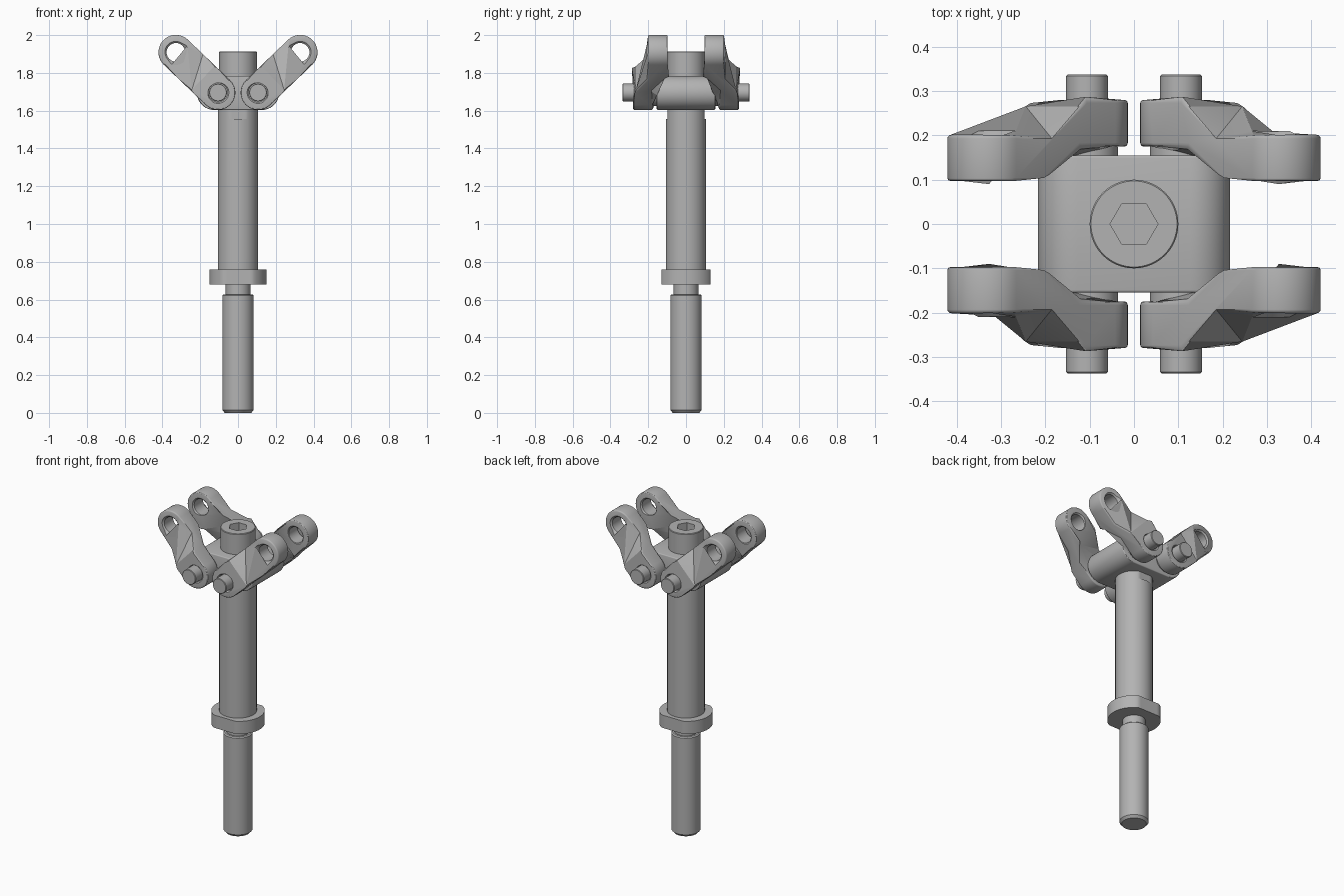
import bpy, bmesh
from math import sin, cos, pi, atan2, hypot, radians
from mathutils import Vector, Matrix

if "Cube" in bpy.data.objects:
    bpy.data.objects.remove(bpy.data.objects["Cube"])

# One plain steel colour
steel = bpy.data.materials.new("grey_steel")
steel.use_nodes = True
steel.diffuse_color = (0.45, 0.45, 0.45, 1)
steel.node_tree.nodes["Principled BSDF"].inputs["Base Color"].default_value = (0.45, 0.45, 0.45, 1)

ALONG_Y = Matrix.Rotation(-pi / 2, 4, 'X')


def make_object(name, bm):
    bmesh.ops.recalc_face_normals(bm, faces=bm.faces)
    mesh = bpy.data.meshes.new(name)
    bm.to_mesh(mesh)
    bm.free()
    mesh.materials.append(steel)
    obj = bpy.data.objects.new(name, mesh)
    bpy.context.collection.objects.link(obj)
    return obj


def turned(name, rings, matrix=Matrix(), sides=64):
    """Stack of rings (radius, height, optional flat half-width in y)."""
    bm = bmesh.new()
    loops = []
    for r, z, *flat in rings:
        lim = flat[0] if flat else r
        loops.append([bm.verts.new((r * cos(a), max(-lim, min(lim, r * sin(a))), z))
                      for a in (2 * pi * i / sides for i in range(sides))])
    for lo, hi in zip(loops, loops[1:]):
        for i in range(sides):
            j = (i + 1) % sides
            bm.faces.new((lo[i], lo[j], hi[j], hi[i]))
    bm.faces.new(loops[0])
    bm.faces.new(loops[-1])
    bmesh.ops.remove_doubles(bm, verts=bm.verts, dist=1e-5)
    bm.transform(matrix)
    return make_object(name, bm)


def slot_plate(length, radius, y0, y1, steps=24):
    """Round-ended bar along x from the origin, with thickness in y."""
    bm = bmesh.new()
    outline = [(cx + radius * cos(a0 + pi * i / steps), radius * sin(a0 + pi * i / steps))
               for cx, a0 in ((length, -pi / 2), (0, pi / 2)) for i in range(steps + 1)]
    face = bm.faces.new([bm.verts.new((x, y0, z)) for x, z in outline])
    ext = bmesh.ops.extrude_face_region(bm, geom=[face])["geom"]
    moved = [g for g in ext if isinstance(g, bmesh.types.BMVert)]
    bmesh.ops.translate(bm, verts=moved, vec=(0, y1 - y0, 0))
    return bm


def bevel(obj, width, limit=40):
    m = obj.modifiers.new("edge_round", 'BEVEL')
    m.width, m.segments, m.limit_method, m.angle_limit = width, 3, 'ANGLE', radians(limit)


def cut(obj, cutter):
    m = obj.modifiers.new("cut", 'BOOLEAN')
    m.operation, m.solver, m.object = 'DIFFERENCE', 'EXACT', cutter


def bake(obj, cutters=()):
    deps = bpy.context.evaluated_depsgraph_get()
    mesh = bpy.data.meshes.new_from_object(obj.evaluated_get(deps))
    obj.modifiers.clear()
    obj.data = mesh
    for c in cutters:
        bpy.data.objects.remove(c)


# Lower rod with neck, flatted collar and sleeve
turned("lower_rod", [(0.07, 0), (0.083, 0.015), (0.083, 0.622), (0.076, 0.628)])
turned("neck", [(0.065, 0.60), (0.065, 0.70)])
turned("collar", [(0.152, 0.68, 0.131), (0.152, 0.76, 0.131)])
turned("sleeve", [(0.107, 0.75), (0.107, 1.555), (0.107, 1.555, 0.097), (0.107, 1.63, 0.097)])

# Round-ended head block
bm = slot_plate(0.254, 0.09, -0.155, 0.155)
bm.transform(Matrix.Translation((-0.127, 0, 1.694)))
bevel_block = make_object("head_block", bm)
bevel(bevel_block, 0.006)
bake(bevel_block)

# Cap screw with hexagon socket
screw = turned("cap_screw", [(0.1, 1.74), (0.1, 1.91), (0.097, 1.914)])
socket = turned("socket_cutter", [(0.054, 1.82), (0.054, 1.95)], sides=6)
cut(screw, socket)
bake(screw, [socket])

# Pins and the spacers between block and links
PIN, EYE = Vector((0.106, 0, 1.696)), Vector((0.329, 0, 1.909))
for side, x in (("right", -PIN.x), ("left", PIN.x)):
    place = Matrix.Translation((x, 0, PIN.z)) @ ALONG_Y
    turned(side + "_pin", [(0.044, -0.337), (0.047, -0.334), (0.047, 0.334), (0.044, 0.337)], place)
    turned(side + "_spacer", [(0.07, -0.18), (0.07, 0.18)], place)

# Offset link: a slot plate split across, then stepped inward
span = EYE - PIN
length, tilt = hypot(span.x, span.z), atan2(span.z, span.x)
OUTER, INNER = (0.09, 0.20, 0.28, 0.20), (0.11, 0.22, 0.176, 0.097)


def step(u, start, end, y_low, y_high):
    t = max(0, min(1, (u - start) / (end - start)))
    return y_low + t * (y_high - y_low)


bm = slot_plate(length, 0.092, 0, 1)
for u in OUTER[:2] + INNER[:2]:
    bmesh.ops.bisect_plane(bm, geom=bm.verts[:] + bm.edges[:] + bm.faces[:], dist=1e-6,
                           plane_co=(u, 0, 0), plane_no=(1, 0, 0))
for v in bm.verts:
    v.co.y = step(v.co.x, *(OUTER if v.co.y > 0.5 else INNER))
bmesh.ops.dissolve_limit(bm, angle_limit=radians(1), verts=bm.verts, edges=bm.edges)
bm.transform(Matrix.Translation(PIN) @ Matrix.Rotation(-tilt, 4, 'Y'))
links = make_object("links", bm)
bevel(links, 0.007)

# Chamfered bores at both ends of the link
bores = []
for centre, (y0, y1), r in ((PIN, INNER[2:3] + OUTER[2:3], 0.05), (EYE, INNER[3:] + OUTER[3:], 0.049)):
    rings = [(r + 0.018, y0 - 0.01), (r, y0 + 0.008), (r, y1 - 0.008), (r + 0.018, y1 + 0.01)]
    bores.append(turned("bore_cutter", rings, Matrix.Translation((centre.x, 0, centre.z)) @ ALONG_Y))
    cut(links, bores[-1])
mirror = links.modifiers.new("four_links", 'MIRROR')
mirror.use_axis = (True, True, False)
mirror.use_mirror_merge = False
bake(links, bores)

# Smooth round surfaces, keep hard edges
bpy.ops.object.select_all(action='DESELECT')
for obj in bpy.context.scene.objects:
    if obj.type == 'MESH':
        obj.select_set(True)
        bpy.context.view_layer.objects.active = obj
bpy.ops.object.shade_smooth_by_angle(angle=radians(30))
